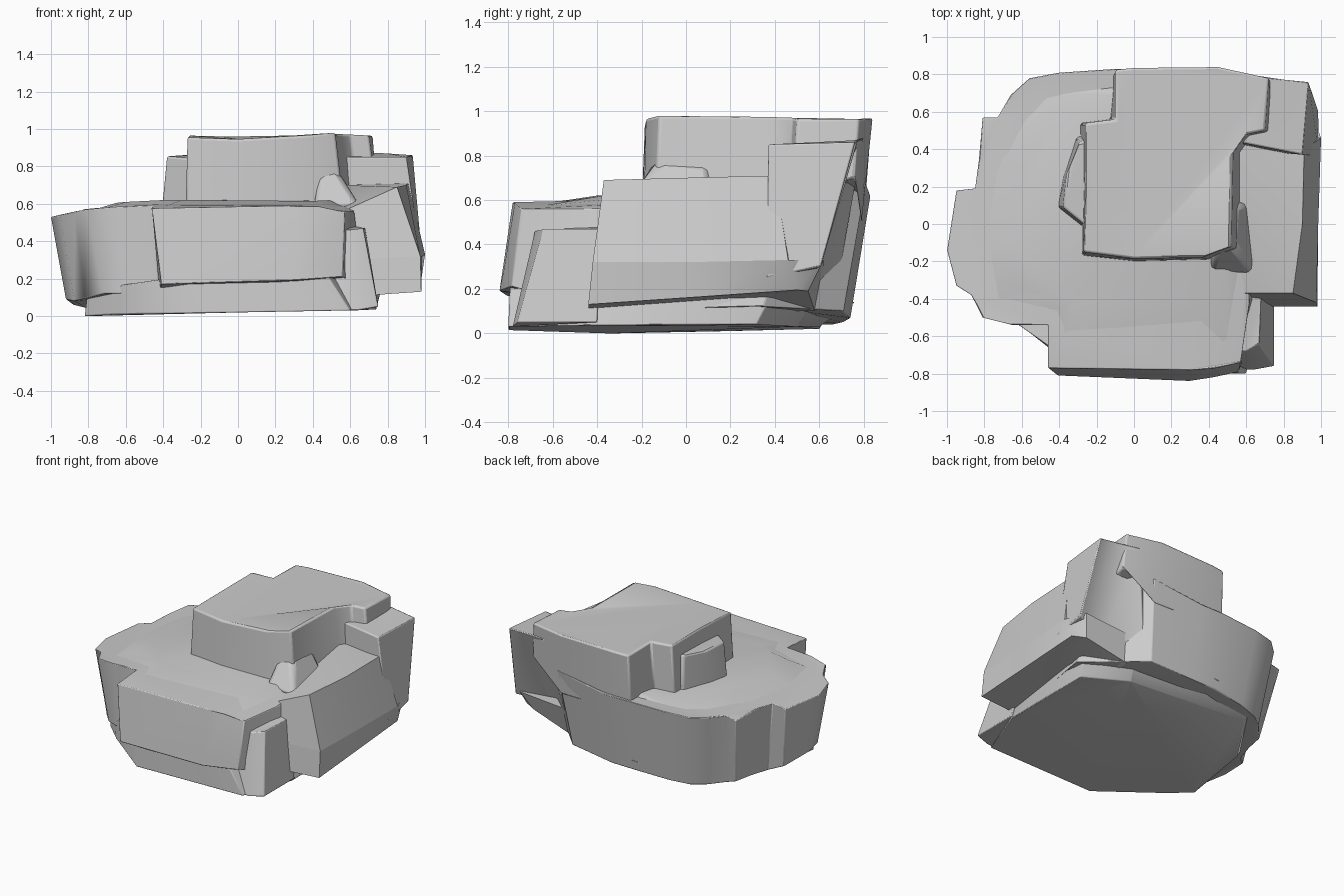
import bpy, bmesh, math


def lump(name, pts, bevel=0.012):
    """Solid from an outline: each point is (top x, y, z, bottom x, y, z)."""
    bm = bmesh.new()
    top = [bm.verts.new(p[:3]) for p in pts]
    bot = [bm.verts.new(p[3:]) for p in pts]
    n = len(pts)
    bm.faces.new(top)
    bm.faces.new(bot[::-1])
    for i in range(n):
        j = (i + 1) % n
        bm.faces.new((top[j], top[i], bot[i], bot[j]))
    bm.normal_update()
    bmesh.ops.triangulate(bm, faces=[f for f in bm.faces if len(f.verts) > 4],
                          ngon_method='EAR_CLIP')
    bmesh.ops.recalc_face_normals(bm, faces=bm.faces[:])
    me = bpy.data.meshes.new(name)
    bm.to_mesh(me)
    bm.free()
    ob = bpy.data.objects.new(name, me)
    bpy.context.collection.objects.link(ob)
    if bevel:
        m = ob.modifiers.new("Worn edges", 'BEVEL')
        m.width, m.segments, m.angle_limit = bevel, 2, math.radians(40)
    bpy.ops.object.select_all(action='DESELECT')
    ob.select_set(True)
    bpy.context.view_layer.objects.active = ob
    bpy.ops.object.shade_smooth_by_angle(angle=math.radians(40))
    return ob


# Wide lower rock with the stepped left edge
lump("lower_rock", [
    (-.46, -.77, .575, -.41, -.81, .17),
    (.3, -.78, .59, .29, -.84, .19),
    (.43, -.77, .59, .42, -.82, .285),
    (.57, -.74, .56, .56, -.79, .21),
    (.62, -.4, .56, .68, -.42, .1),
    (.62, .5, .62, .8, .35, .12),
    (.5, .81, .68, .44, .71, .1),
    (.1, .83, .62, .1, .74, .07),
    (-.1, .83, .62, -.1, .74, .07),
    (-.4, .81, .61, -.36, .71, .05),
    (-.56, .78, .6, -.5, .67, .04),
    (-.66, .69, .59, -.6, .6, .04),
    (-.73, .57, .58, -.68, .5, .04),
    (-.81, .57, .56, -.73, .45, .04),
    (-.83, .34, .57, -.76, .3, .04),
    (-.85, .19, .56, -.8, .18, .04),
    (-.95, .18, .535, -.88, .1, .06),
    (-1, -.14, .53, -.92, -.14, .09),
    (-.95, -.33, .54, -.88, -.3, .08),
    (-.87, -.38, .56, -.82, -.38, .1),
    (-.81, -.5, .57, -.72, -.5, .12),
    (-.65, -.54, .585, -.6, -.54, .12),
    (-.46, -.54, .595, -.42, -.54, .13)])

# Gentle rise of the top surface toward the upper block
lump("apron", [
    (-.3, -.4, .62, -.42, -.7, .575),
    (.4, -.4, .615, .5, -.7, .565),
    (.5, -.2, .62, .62, -.3, .55),
    (.5, .5, .62, .58, .5, .55),
    (-.1, .7, .63, -.15, .78, .58),
    (-.4, .6, .62, -.52, .72, .58),
    (-.6, .3, .605, -.78, .4, .56),
    (-.65, -.1, .605, -.9, -.1, .53),
    (-.6, -.35, .61, -.78, -.42, .555),
    (-.4, -.38, .62, -.48, -.5, .58)], .02)

# Recessed foot and flat underside
lump("foot", [
    (-.8, -.36, .16, -.82, -.34, 0),
    (-.66, -.51, .16, -.66, -.5, .01),
    (-.26, -.79, .22, -.28, -.8, .015),
    (.45, -.79, .26, .6, -.8, .03),
    (.7, -.43, .2, .74, -.42, .035),
    (.78, .4, .2, .74, .32, .04),
    (.5, .62, .2, .45, .5, .03),
    (-.1, .76, .14, -.1, .6, .03),
    (-.5, .68, .14, -.48, .6, .02),
    (-.78, .25, .12, -.74, .2, .01)], .006)

# Slanting pillar at the front right corner
lump("front_pillar", [
    (.5, -.68, .46, .5, -.78, .03),
    (.6, -.68, .46, .64, -.78, .03),
    (.67, -.64, .47, .75, -.76, .05),
    (.68, -.38, .47, .75, -.4, .05),
    (.5, -.38, .5, .5, -.4, .03)], .006)

# Ledge and bulging wall along the right side, in two courses
lump("right_wall_top", [
    (.56, -.37, .56, .55, -.42, .3),
    (.85, -.37, .69, .975, -.42, .32),
    (.9, 0, .7, .985, 0, .32),
    (.91, .4, .71, 1, .46, .33),
    (.54, .46, .7, .55, .5, .3)], 0)
lump("right_wall_base", [
    (.55, -.42, .3, .55, -.44, .1),
    (.975, -.42, .32, .98, -.44, .13),
    (.985, 0, .32, .975, 0, .16),
    (1, .46, .33, .97, .5, .195),
    (.94, .62, .33, .88, .55, .19),
    (.55, .62, .3, .55, .58, .1)], 0)

# Raised back right corner, hollowed below
lump("back_right_corner", [
    (.55, .44, .85, .55, .4, .2),
    (.9, .37, .85, .99, .36, .25),
    (.935, .76, .86, .985, .61, .3),
    (.8, .775, .87, .7, .5, .25),
    (.62, .8, .88, .48, .68, .2),
    (.4, .7, .86, .4, .6, .2)], .008)

# Tall upper block
lump("upper_block", [
    (-.27, -.15, .955, -.28, -.17, .55),
    (.0, -.185, .945, 0, -.2, .55),
    (.36, -.18, .965, .4, -.19, .55),
    (.52, -.12, .98, .57, -.14, .55),
    (.53, .38, .975, .58, .38, .55),
    (.6, .48, .97, .64, .46, .6),
    (.7, .5, .965, .75, .48, .6),
    (.72, .78, .965, .74, .76, .7),
    (.45, .84, .97, .48, .79, .5),
    (0, .835, .96, 0, .8, .5),
    (-.1, .825, .955, -.11, .8, .5),
    (-.1, .56, .96, -.13, .56, .55),
    (-.26, .54, .965, -.29, .54, .55),
    (-.26, .2, .965, -.28, .2, .55)])

# Rubble slope where the block meets the right ledge
lump("block_fillet", [
    (.44, -.15, .78, .4, -.26, .58),
    (.53, -.11, .78, .66, -.28, .58),
    (.55, .1, .76, .62, .12, .62),
    (.44, .1, .76, .44, .12, .6)], .03)

# Lower bulge on the left of the upper block
lump("left_bulge", [
    (-.22, -.04, .84, -.22, -.06, .55),
    (-.38, .09, .855, -.41, .09, .55),
    (-.36, .27, .85, -.38, .25, .55),
    (-.29, .44, .86, -.31, .47, .55),
    (-.2, .46, .86, -.2, .5, .55)])
